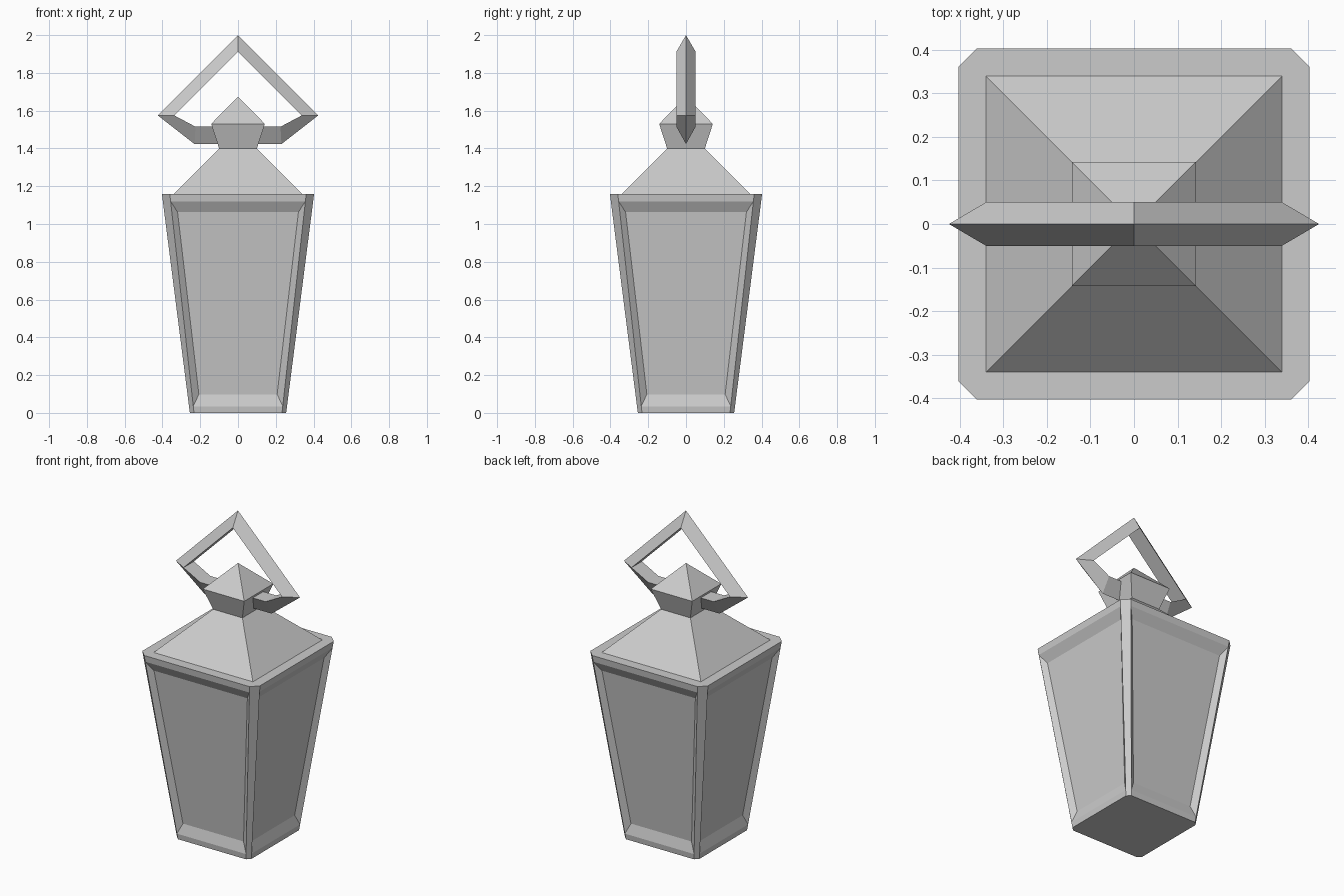
import bpy
import bmesh
from mathutils import Vector

default = bpy.data.objects.get("Cube")
if default:
    bpy.data.objects.remove(default, do_unlink=True)

GREY = (0.6, 0.6, 0.6, 1.0)
metal = bpy.data.materials.new("plain_grey")
metal.use_nodes = True
metal.diffuse_color = GREY
metal.node_tree.nodes["Principled BSDF"].inputs["Base Color"].default_value = GREY


def square_ring(z, w, c):
    """Square of half width w with corners cut at c."""
    pts = [(w, -c), (w, c), (c, w), (-c, w), (-w, c), (-w, -c), (-c, -w), (c, -w)]
    return [(x, y, z) for x, y in pts]


def loft(rings, closed=False, cap_start=False, cap_end=False):
    """Join successive rings of points with quads."""
    bm = bmesh.new()
    loops = [[bm.verts.new(p) for p in ring] for ring in rings]
    pairs = list(zip(loops, loops[1:]))
    if closed:
        pairs.append((loops[-1], loops[0]))
    n = len(loops[0])
    for a, b in pairs:
        for i in range(n):
            j = (i + 1) % n
            bm.faces.new((a[i], a[j], b[j], b[i]))
    if cap_start:
        bm.faces.new(loops[0][::-1])
    if cap_end:
        bm.faces.new(loops[-1])
    bmesh.ops.remove_doubles(bm, verts=bm.verts[:], dist=0.0001)
    bmesh.ops.recalc_face_normals(bm, faces=bm.faces[:])
    return bm


def finish(name, bm):
    mesh = bpy.data.meshes.new(name)
    bm.to_mesh(mesh)
    bm.free()
    mesh.materials.append(metal)
    obj = bpy.data.objects.new(name, mesh)
    bpy.context.collection.objects.link(obj)


# Tapered body with cut corners
HEIGHT = 1.16


def body_ring(z):
    t = z / HEIGHT
    return square_ring(z, 0.255 + 0.148 * t, 0.233 + 0.128 * t)


body = loft([body_ring(z) for z in (0, 0.035, 1.12, HEIGHT)],
            cap_start=True, cap_end=True)

# Recessed side panels, with wider bevels at top and bottom
panels = [f for f in body.faces if f.calc_area() > 0.4 and abs(f.normal.z) < 0.5]
bmesh.ops.inset_individual(body, faces=panels, thickness=0.033, depth=-0.025,
                           use_even_offset=True)
for f in panels:
    up = (Vector((0, 0, 1)) - f.normal * f.normal.z).normalized()
    middle = f.calc_center_median().z
    for v in f.verts:
        v.co += up * (-0.028 if v.co.z > middle else 0.028)
finish("lantern_body", body)

# Sloping roof
finish("roof", loft([square_ring(HEIGHT, 0.34, 0.34), square_ring(1.4, 0.1, 0.1)]))

# Flared finial with a pyramid cap
finish("finial", loft([square_ring(z, w, w) for z, w in
                       ((1.4, 0.1), (1.53, 0.142), (1.675, 0))], cap_start=True))

# Angular carrying ring: outer ridge and flat inner face
half = [((0.425, 1.575), (0.338, 1.575)), ((0.23, 1.423), (0.225, 1.515))]
mirrored = [((-o[0], o[1]), (-i[0], i[1])) for o, i in reversed(half)]
path = [((0, 2.0), (0, 1.912))] + half + mirrored
rings = [[(o[0], 0, o[1]), (i[0], 0.051, i[1]), (i[0], -0.051, i[1])] for o, i in path]
finish("carrying_ring", loft(rings, closed=True))
